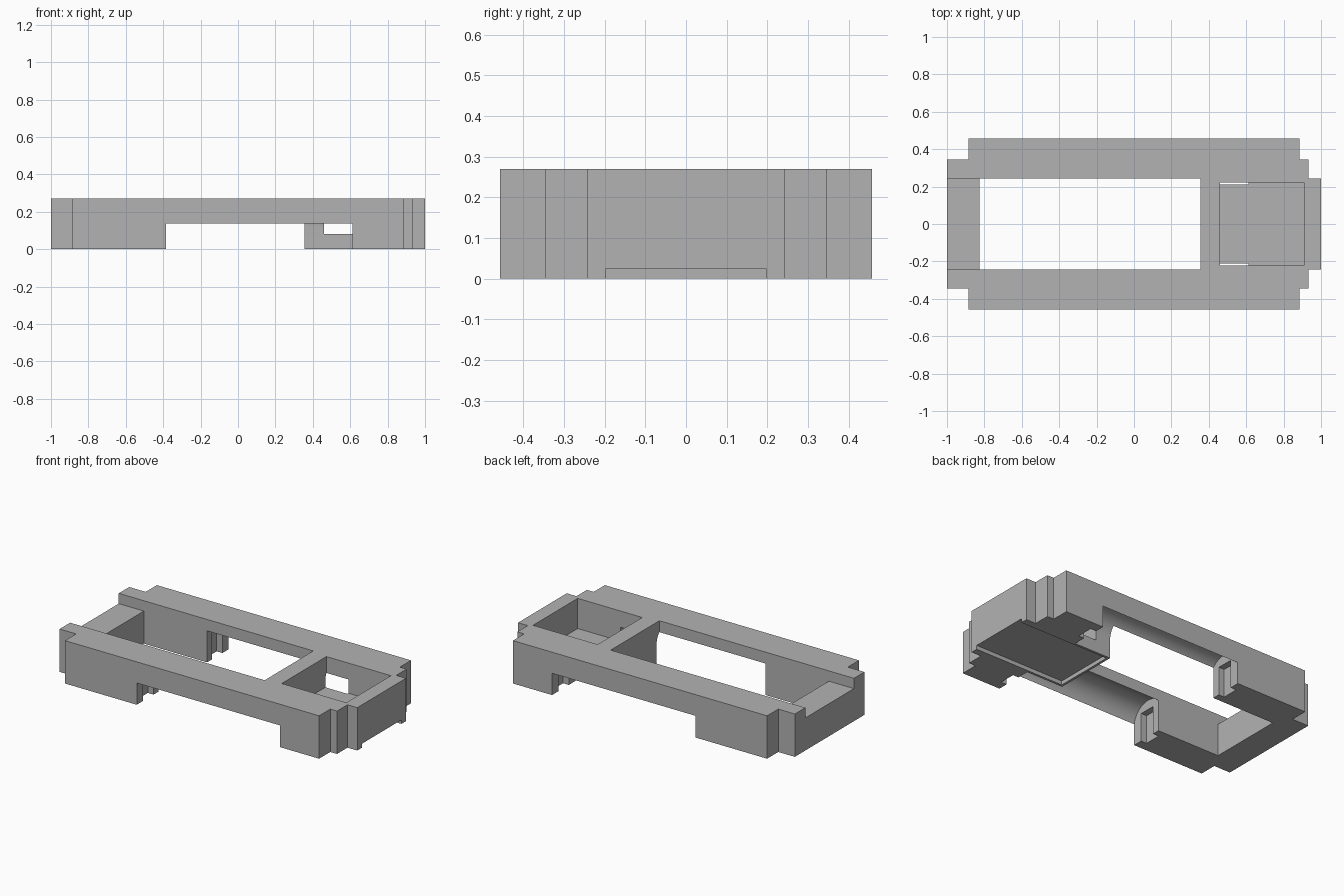
import bpy, bmesh, math

if "Cube" in bpy.data.objects:
    bpy.data.objects.remove(bpy.data.objects["Cube"])

grey = bpy.data.materials.new("plain grey")
grey.diffuse_color = (0.45, 0.45, 0.45, 1)
grey.use_nodes = True
grey.node_tree.nodes["Principled BSDF"].inputs["Base Color"].default_value = grey.diffuse_color


def prism(name, pts, lo, hi, axis):
    """Extrude a closed 2D outline: axis 'z' uses (x, y), axis 'x' uses (y, z)."""
    def place(p, t):
        return (p[0], p[1], t) if axis == 'z' else (t, p[0], p[1])
    bm = bmesh.new()
    a = [bm.verts.new(place(p, lo)) for p in pts]
    b = [bm.verts.new(place(p, hi)) for p in pts]
    bm.faces.new(a)
    bm.faces.new(b)
    for i in range(len(pts)):
        j = (i + 1) % len(pts)
        bm.faces.new((a[i], a[j], b[j], b[i]))
    bmesh.ops.recalc_face_normals(bm, faces=bm.faces)
    mesh = bpy.data.meshes.new(name)
    bm.to_mesh(mesh)
    bm.free()
    ob = bpy.data.objects.new(name, mesh)
    bpy.context.collection.objects.link(ob)
    return ob


def box(name, x0, x1, y0, y1, z0, z1):
    return prism(name, [(x0, y0), (x1, y0), (x1, y1), (x0, y1)], z0, z1, 'z')


# Stepped chassis block
half = [(1.0, 0.242), (0.932, 0.242), (0.932, 0.346), (0.885, 0.346), (0.885, 0.457),
        (-0.885, 0.457), (-0.885, 0.346), (-1.0, 0.346)]
outline = half + [(x, -y) for x, y in reversed(half)]
frame = prism("chassis_frame", outline, 0, 0.27, 'z')
frame.data.materials.append(grey)

# Main opening, lowered end bar, tray pocket and underside lid recess
cutters = [
    box("main_opening_cutter", -0.825, 0.355, -0.242, 0.242, -0.1, 0.4),
    box("end_bar_cutter", -1.1, -0.8, -0.242, 0.242, 0.205, 0.4),
    box("pocket_cutter", 0.46, 0.91, -0.222, 0.222, 0.08, 0.4),
    box("lid_recess_cutter", 0.37, 1.1, -0.197, 0.197, -0.1, 0.025),
]

# Arched channels under both side rails
arch = [(0.212, -0.1)]
for i in range(25):
    a = math.radians(180 - 172 * i / 24)
    arch.append((0.335 + 0.123 * math.cos(a), 0.12 + 0.12 * math.sin(a)))
arch += [(0.52, arch[-1][1]), (0.52, -0.1)]
for s, side in ((1, "back"), (-1, "front")):
    cutters.append(prism(side + "_channel_cutter", [(s * y, z) for y, z in arch],
                         -0.385, 0.613, 'x'))
    # Upright grooves in the leg ends
    y0, y1 = sorted((s * 0.29, s * 0.395))
    cutters.append(box(side + "_left_groove_cutter", -0.425, -0.37, y0, y1, -0.1, 0.18))
    cutters.append(box(side + "_right_groove_cutter", 0.6, 0.653, y0, y1, -0.1, 0.18))

for c in cutters:
    c.hide_render = True
    mod = frame.modifiers.new(c.name, 'BOOLEAN')
    mod.operation = 'DIFFERENCE'
    mod.solver = 'EXACT'
    mod.object = c

# Bake the cuts and drop the cutters
bpy.context.view_layer.update()
dg = bpy.context.evaluated_depsgraph_get()
baked = bpy.data.meshes.new_from_object(frame.evaluated_get(dg))
frame.modifiers.clear()
frame.data = baked
for c in cutters:
    bpy.data.objects.remove(c, do_unlink=True)
frame.data.materials.clear()
frame.data.materials.append(grey)
for p in frame.data.polygons:
    p.material_index = 0

# Smooth the arches, keep the corners crisp
bpy.context.view_layer.objects.active = frame
frame.select_set(True)
bpy.ops.object.shade_smooth_by_angle(angle=math.radians(30))
